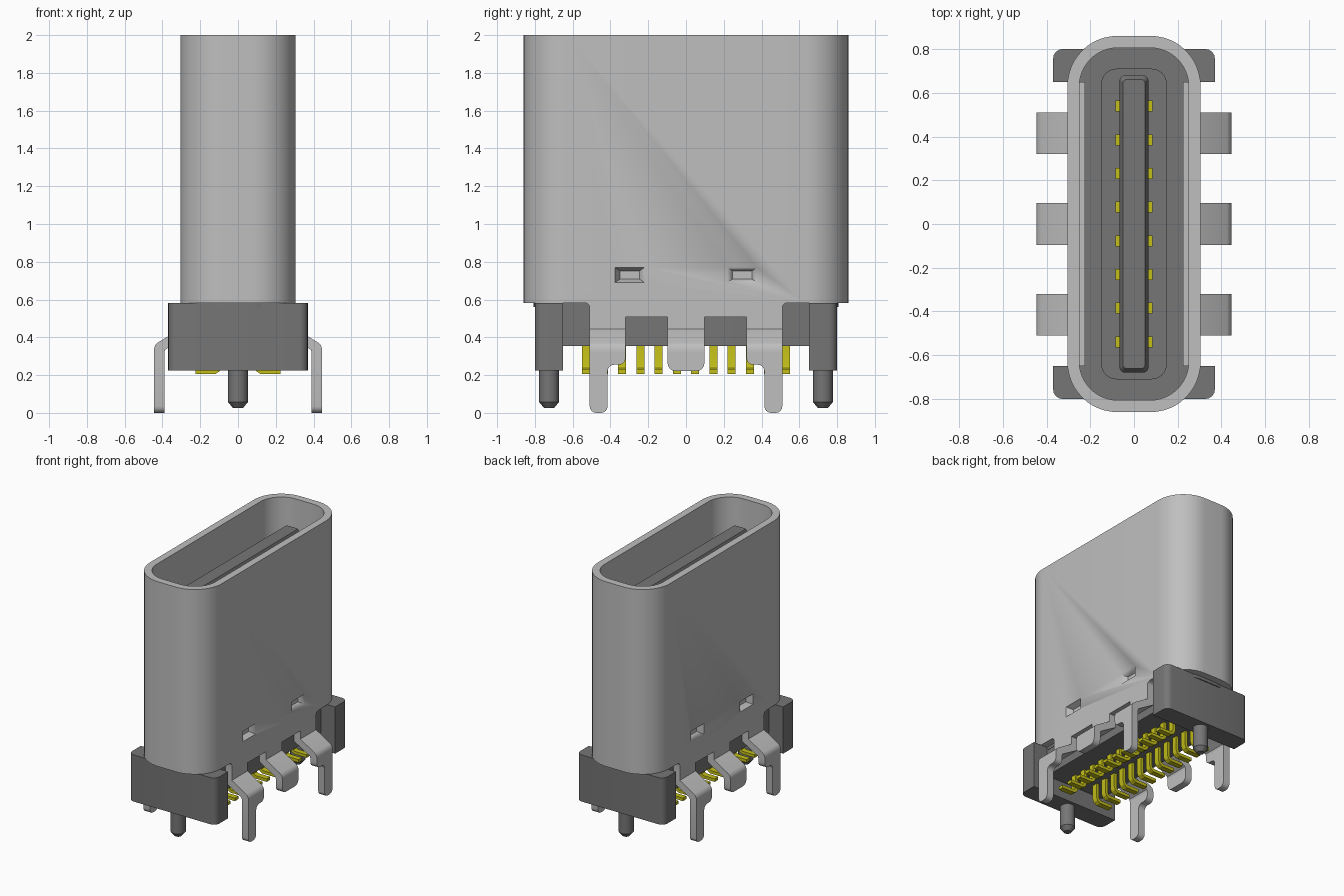
import bpy
import bmesh
import math
from mathutils import Vector

if "Cube" in bpy.data.objects:
    bpy.data.objects.remove(bpy.data.objects["Cube"], do_unlink=True)


def material(name, rgb):
    m = bpy.data.materials.new(name)
    m.use_nodes = True
    m.diffuse_color = (*rgb, 1)
    bsdf = m.node_tree.nodes["Principled BSDF"]
    bsdf.inputs["Base Color"].default_value = (*rgb, 1)
    bsdf.inputs["Roughness"].default_value = 0.6
    return m


STEEL = material("light steel", (0.52, 0.52, 0.52))
PLASTIC = material("dark plastic", (0.18, 0.18, 0.18))
GOLD = material("yellow contact", (0.55, 0.52, 0.01))


def finish(name, bm, mat):
    bmesh.ops.recalc_face_normals(bm, faces=bm.faces)
    mesh = bpy.data.meshes.new(name)
    bm.to_mesh(mesh)
    bm.free()
    mesh.materials.append(mat)
    ob = bpy.data.objects.new(name, mesh)
    bpy.context.collection.objects.link(ob)
    bpy.ops.object.select_all(action='DESELECT')
    ob.select_set(True)
    bpy.context.view_layer.objects.active = ob
    bpy.ops.object.shade_smooth_by_angle(angle=math.radians(30))
    return ob


def loft(name, rings, mat, closed=False):
    """Skin equal-length 3D rings; cap the ends or join last to first."""
    bm = bmesh.new()
    loops = [[bm.verts.new(p) for p in ring] for ring in rings]
    pairs = list(zip(loops, loops[1:]))
    if closed:
        pairs.append((loops[-1], loops[0]))
    else:
        bm.faces.new(loops[0])
        bm.faces.new(loops[-1])
    for a, b in pairs:
        for i in range(len(a)):
            j = (i + 1) % len(a)
            bm.faces.new((a[i], a[j], b[j], b[i]))
    return finish(name, bm, mat)


def rounded(hx, hy, r, z, cy=0, n=8):
    pts = []
    for k, (sx, sy) in enumerate(((1, 1), (-1, 1), (-1, -1), (1, -1))):
        for i in range(n + 1):
            a = math.pi / 2 * (k + i / n)
            pts.append(Vector((sx * (hx - r) + r * math.cos(a),
                               cy + sy * (hy - r) + r * math.sin(a), z)))
    return pts


def box(name, x0, x1, y0, y1, z0, z1, mat):
    return loft(name, [[(x0, y0, z), (x1, y0, z), (x1, y1, z), (x0, y1, z)]
                       for z in (z0, z1)], mat)


def prism_y(name, xz, sx, y0, y1, mat):
    return loft(name, [[(sx * x, y, z) for x, z in xz] for y in (y0, y1)], mat)


def plate_x(name, yz, sx, sy, x0, x1, mat):
    return loft(name, [[(sx * x, sy * y, z) for y, z in yz] for x in (x0, x1)], mat)


def rounded_outline(corners, n=4):
    """Fillet each (y, z, radius) corner of an outline."""
    out = []
    for i, (y, z, r) in enumerate(corners):
        p = Vector((y, z))
        if r == 0:
            out.append(p)
            continue
        a = p + (Vector(corners[i - 1][:2]) - p).normalized() * r
        b = p + (Vector(corners[(i + 1) % len(corners)][:2]) - p).normalized() * r
        for k in range(n + 1):
            t = k / n
            # Blend weighted to approximate a circular arc
            w = (1 - t) ** 2 + 1.414 * t * (1 - t) + t * t
            out.append((a * (1 - t) ** 2 + p * 1.414 * t * (1 - t) + b * t * t) / w)
    return out


SHELL_Z = 0.583
SIDES = (("left", 1), ("right", -1))

# Hollow metal shell with pressed dents
shell = loft("shell", [rounded(0.305, 0.86, 0.23, SHELL_Z, n=12),
                       rounded(0.305, 0.86, 0.23, 2, n=12),
                       rounded(0.25, 0.805, 0.175, 2, n=12),
                       rounded(0.25, 0.805, 0.175, SHELL_Z, n=12)], STEEL, closed=True)
for side, sx in SIDES:
    for y in (-0.298, 0.298):
        rings = []
        for x, hy, hz in ((0.315, 0.084, 0.044), (0.262, 0.052, 0.022)):
            rings.append([(sx * x, y + a * hy, 0.73 + b * hz)
                          for a, b in ((-1, -1), (1, -1), (1, 1), (-1, 1))])
        cutter = loft("dent_cutter", rings, STEEL)
        cutter.hide_render = True
        mod = shell.modifiers.new("dent", 'BOOLEAN')
        mod.operation = 'DIFFERENCE'
        mod.solver = 'EXACT'
        mod.object = cutter
        bpy.context.view_layer.objects.active = shell
        bpy.ops.object.modifier_apply(modifier=mod.name)
        bpy.data.objects.remove(cutter, do_unlink=True)

# Lower skirt, bent tabs and solder legs on both long sides
bend = ((0.25, 0.51), (0.305, 0.51), (0.305, 0.445), (0.425, 0.372), (0.438, 0.36),
        (0.445, 0.34), (0.445, 0.32), (0.39, 0.32), (0.385, 0.335), (0.25, 0.415))
skirt = rounded_outline([(-0.54, SHELL_Z, 0), (-0.51, SHELL_Z - 0.005, 0.02),
                         (-0.51, 0.507, 0), (0.51, 0.507, 0),
                         (0.51, SHELL_Z - 0.005, 0.02), (0.54, SHELL_Z, 0)])
long_leg = rounded_outline([(0.51, 0.32, 0), (0.51, 0, 0.035), (0.415, 0, 0.035),
                            (0.415, 0.255, 0.035), (0.32, 0.255, 0.035), (0.32, 0.32, 0)])
short_leg = rounded_outline([(0.097, 0.32, 0), (0.097, 0.222, 0.04),
                             (-0.097, 0.222, 0.04), (-0.097, 0.32, 0)])
for side, sx in SIDES:
    plate_x(side + "_skirt", skirt, sx, 1, 0.25, 0.305, STEEL)
    prism_y(side + "_middle_tab", bend, sx, -0.097, 0.097, STEEL)
    plate_x(side + "_middle_foot", short_leg, sx, 1, 0.39, 0.445, STEEL)
    for end, sy in (("front", -1), ("back", 1)):
        prism_y(f"{side}_{end}_tab", bend, sx, sy * 0.32, sy * 0.51, STEEL)
        plate_x(f"{side}_{end}_leg", long_leg, sx, sy, 0.39, 0.445, STEEL)
    # Inner grounding strip at the socket floor
    x0, x1 = sorted((sx * 0.224, sx * 0.252))
    box(side + "_ground_strip", x0, x1, -0.65, 0.65, 0.7, 0.86, STEEL)

# Plastic core, tongue base and tongue
loft("core", [rounded(0.249, 0.79, 0.03, 0.355), rounded(0.249, 0.79, 0.03, SHELL_Z)], PLASTIC)
loft("socket_floor", [rounded(0.252, 0.807, 0.177, 0.56),
                      rounded(0.252, 0.807, 0.177, 0.81)], PLASTIC)
loft("tongue_base", [rounded(0.15, 0.71, 0.07, 0.8), rounded(0.15, 0.71, 0.07, 1.0)], PLASTIC)
loft("tongue", [rounded(0.066, 0.68, 0.025, 0.98), rounded(0.066, 0.68, 0.025, 1.83),
                rounded(0.05, 0.66, 0.015, 1.86)], PLASTIC)

# End blocks with locating pegs
for end, sy in (("front", -1), ("back", 1)):
    outline = rounded_outline([(-0.37, sy * 0.65, 0), (0.37, sy * 0.65, 0),
                               (0.37, sy * 0.8, 0.045), (-0.37, sy * 0.8, 0.045)])
    loft(end + "_block", [[(x, y, z) for x, y in outline] for z in (0.225, SHELL_Z)], PLASTIC)
    loft(end + "_peg", [rounded(r, r, r * 0.999, z, sy * 0.725, 6)
                        for r, z in ((0.026, 0.025), (0.053, 0.058), (0.053, 0.25))], PLASTIC)

# Contacts on the tongue and solder tails under the core
tail = ((0.085, 0.37), (0.085, 0.245), (0.095, 0.222), (0.118, 0.207), (0.225, 0.207),
        (0.225, 0.23), (0.125, 0.23), (0.112, 0.238), (0.108, 0.25), (0.108, 0.37))
for side, sx in SIDES:
    for i in range(8):
        y = (i - 3.5) * 0.154
        x0, x1 = sorted((sx * 0.06, sx * 0.084))
        box(f"{side}_contact_{i + 1}", x0, x1, y - 0.025, y + 0.025, 0.98, 1.74, GOLD)
    for i in range(12):
        y = (i - 5.5) * 0.0965
        prism_y(f"{side}_tail_{i + 1}", tail, sx, y - 0.021, y + 0.021, GOLD)
